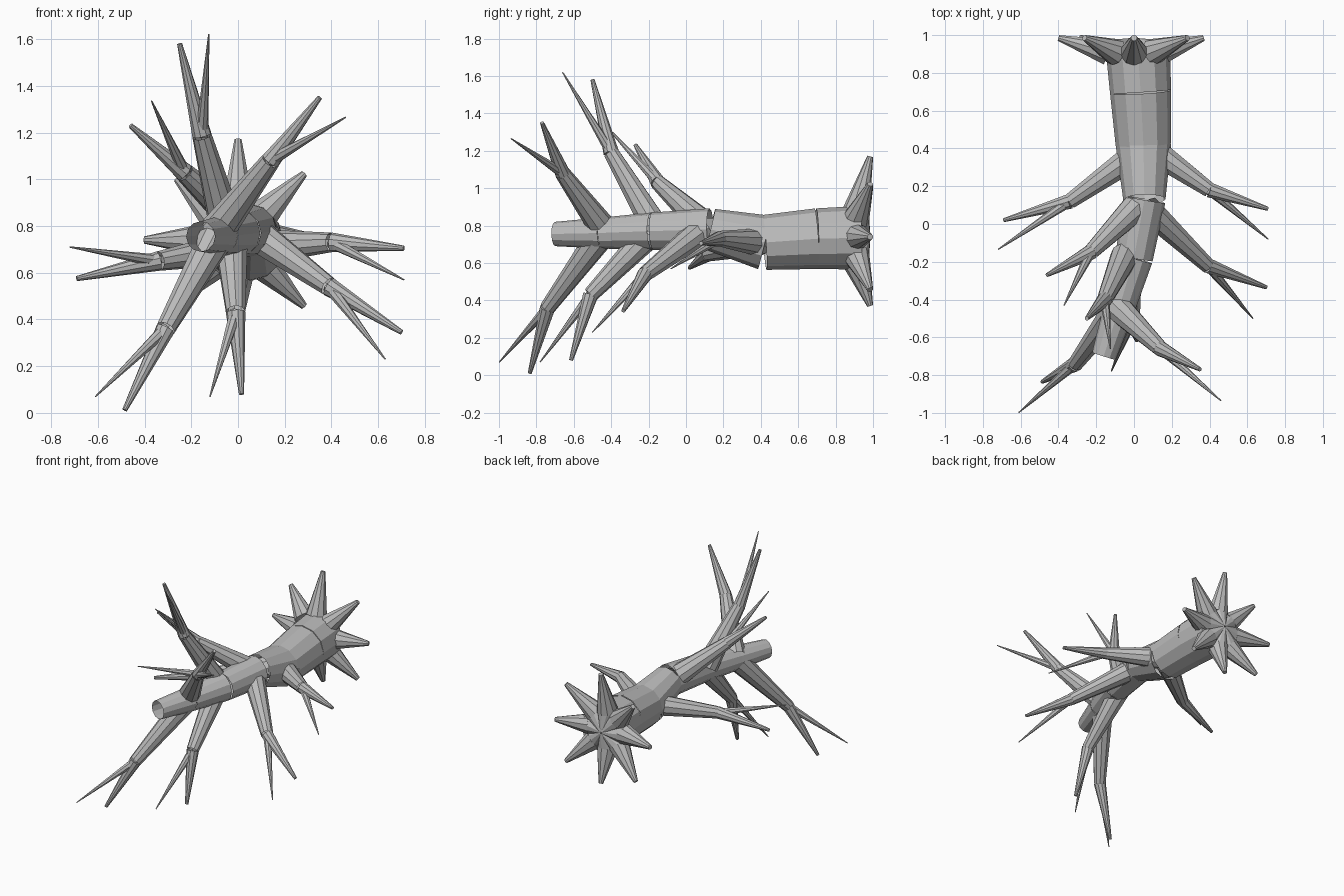
import bpy, bmesh, math
from mathutils import Vector, Matrix

cube = bpy.data.objects.get("Cube")
if cube:
    bpy.data.objects.remove(cube, do_unlink=True)

grey = bpy.data.materials.new("plain_grey")
grey.use_nodes = True
grey.diffuse_color = (0.5, 0.5, 0.5, 1)
grey.node_tree.nodes["Principled BSDF"].inputs["Base Color"].default_value = (0.5, 0.5, 0.5, 1)


def tube(bm, a, b, r1, r2, sides, cap=False):
    """Straight tapered tube from a to b."""
    a, b = Vector(a), Vector(b)
    axis = b - a
    rot = axis.to_track_quat('Z', 'Y').to_matrix().to_4x4()
    bmesh.ops.create_cone(bm, cap_ends=cap, segments=sides, radius1=r1, radius2=r2,
                          depth=axis.length, matrix=Matrix.Translation((a + b) / 2) @ rot)


def finish(name, bm):
    mesh = bpy.data.meshes.new(name)
    bm.to_mesh(mesh)
    bm.free()
    mesh.materials.append(grey)
    obj = bpy.data.objects.new(name, mesh)
    bpy.context.collection.objects.link(obj)


# Trunk: straight tapered sections, open at the front end
trunk = [((0.02, 0.93, 0.735), 0.17), ((0.035, 0.7, 0.73), 0.162),
         ((0.05, 0.42, 0.71), 0.147), ((0.055, 0.13, 0.78), 0.112),
         ((0.0, -0.18, 0.77), 0.1), ((-0.08, -0.45, 0.76), 0.083),
         ((-0.16, -0.7, 0.755), 0.065)]
bm = bmesh.new()
for i, ((a, r1), (b, r2)) in enumerate(zip(trunk, trunk[1:])):
    tube(bm, a, b, r1, r2, 12, cap=(i == 0))
finish("trunk", bm)

# Roots: ring of spindle spikes around the back end
hub = Vector((0, 0, 0.74))
lengths = [0.37, 0.4, 0.43, 0.37, 0.4, 0.4, 0.37, 0.4]
for i, length in enumerate(lengths):
    angle = i * math.tau / 8
    out = Vector((math.cos(angle), 0, math.sin(angle)))
    inner = hub + Vector((0, 0.975, 0))
    middle = hub + out * 0.14 + Vector((0, 0.91, 0))
    tip = hub + out * length + Vector((0, 0.985, 0))
    bm = bmesh.new()
    tube(bm, inner, middle, 0.012, 0.072, 10)
    tube(bm, middle, tip, 0.072, 0.016, 10, cap=True)
    finish(f"root_{i + 1}", bm)

# Branches: base, bend, main tip, twig tip
branches = {
    "top_branch": ((-0.05, -0.17, 0.8), (-0.155, -0.4, 1.19), (-0.25, -0.5, 1.58), (-0.125, -0.66, 1.62)),
    "upper_right_branch": ((0, 0.08, 0.82), (-0.23, -0.15, 1.03), (-0.46, -0.27, 1.23), (-0.37, -0.43, 1.335)),
    "upper_left_branch": ((-0.09, -0.44, 0.78), (0.14, -0.66, 1.08), (0.35, -0.77, 1.35), (0.46, -0.935, 1.265)),
    "right_branch": ((0.0, 0.36, 0.71), (-0.34, 0.12, 0.65), (-0.69, 0.02, 0.575), (-0.72, -0.135, 0.71)),
    "lower_right_branch": ((-0.1, -0.46, 0.74), (-0.31, -0.74, 0.36), (-0.485, -0.835, 0.012), (-0.61, -0.998, 0.07)),
    "bottom_branch": ((-0.03, -0.2, 0.75), (-0.01, -0.51, 0.43), (0.015, -0.615, 0.08), (-0.12, -0.78, 0.07)),
    "lower_left_branch": ((0.07, 0.08, 0.77), (0.39, -0.22, 0.54), (0.7, -0.335, 0.345), (0.63, -0.5, 0.23)),
    "left_branch": ((0.1, 0.39, 0.71), (0.4, 0.18, 0.73), (0.71, 0.08, 0.705), (0.71, -0.08, 0.57)),
}
for name, (base, bend, tip, twig) in branches.items():
    bm = bmesh.new()
    tube(bm, base, bend, 0.075, 0.042, 10)
    tube(bm, bend, tip, 0.042, 0.011, 10, cap=True)
    tube(bm, bend, twig, 0.028, 0.003, 8, cap=True)
    finish(name, bm)
